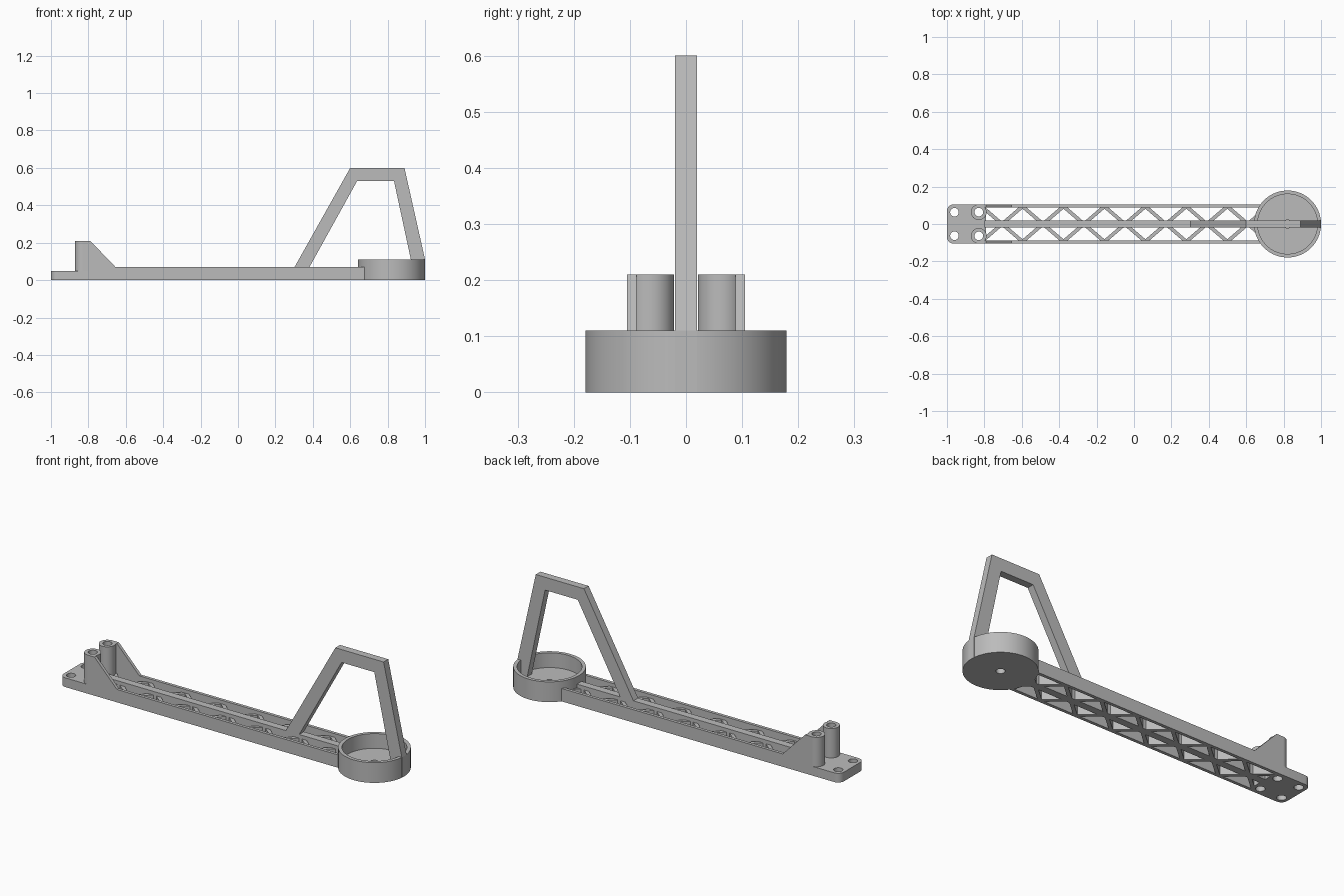
import bpy, bmesh, math
from mathutils import Vector

if "Cube" in bpy.data.objects:
    bpy.data.objects.remove(bpy.data.objects["Cube"])

grey = bpy.data.materials.new("plain grey")
grey.diffuse_color = (0.5, 0.5, 0.5, 1)
grey.use_nodes = True
grey.node_tree.nodes["Principled BSDF"].inputs["Base Color"].default_value = grey.diffuse_color


def finish(name, bm, smooth=False):
    bmesh.ops.recalc_face_normals(bm, faces=bm.faces)
    me = bpy.data.meshes.new(name)
    bm.to_mesh(me)
    bm.free()
    me.materials.append(grey)
    ob = bpy.data.objects.new(name, me)
    bpy.context.collection.objects.link(ob)
    if smooth:
        bpy.ops.object.select_all(action='DESELECT')
        ob.select_set(True)
        bpy.context.view_layer.objects.active = ob
        bpy.ops.object.shade_smooth_by_angle(angle=math.radians(30))
    return ob


def prism(name, pts, lo, hi, axis='Z', smooth=False):
    """Extrude a closed outline along Z (x,y points) or Y (x,z points)."""
    bm = bmesh.new()
    place = (lambda a, b, c: (a, b, c)) if axis == 'Z' else (lambda a, b, c: (a, c, b))
    low = [bm.verts.new(place(a, b, lo)) for a, b in pts]
    top = [bm.verts.new(place(a, b, hi)) for a, b in pts]
    bm.faces.new(low)
    bm.faces.new(top)
    n = len(pts)
    for i in range(n):
        j = (i + 1) % n
        bm.faces.new((low[i], low[j], top[j], top[i]))
    return finish(name, bm, smooth)


def lathe(name, profile, x, y, steps=64):
    """Spin a closed (radius, z) profile around a vertical axis."""
    bm = bmesh.new()
    rings = []
    for i in range(steps):
        a = 2 * math.pi * i / steps
        rings.append([bm.verts.new((x + r * math.cos(a), y + r * math.sin(a), z))
                      for r, z in profile])
    n = len(profile)
    for i in range(steps):
        p, q = rings[i], rings[(i + 1) % steps]
        for k in range(n):
            m = (k + 1) % n
            bm.faces.new((p[k], q[k], q[m], p[m]))
    return finish(name, bm, True)


def arc(cx, cy, r, start, end, steps=8):
    return [(cx + r * math.cos(math.radians(start + (end - start) * i / steps)),
             cy + r * math.sin(math.radians(start + (end - start) * i / steps)))
            for i in range(steps + 1)]


HALF = 0.105      # half width of the beam
INNER = 0.088     # inner face of the side walls
TOP = 0.07        # beam height
DECK = 0.05       # plate and strut height
HOLE = 0.023
POST_X, POST_Y = -0.83, 0.063

# Mounting plate with rounded outer corners and four screw holes
r = 0.035
outline = [(-0.79, -HALF), (-0.79, HALF)]
outline += arc(-1 + r, HALF - r, r, 90, 180) + arc(-1 + r, -HALF + r, r, 180, 270)
plate = prism("mounting_plate", outline, 0, DECK, smooth=True)
for hx in (-0.96, POST_X):
    for hy in (-POST_Y, POST_Y):
        cutter = prism("hole_cutter", arc(hx, hy, HOLE, 0, 360, 32)[:-1], -0.1, 0.1)
        cutter.hide_render = True
        cutter.hide_viewport = True
        cut = plate.modifiers.new("screw_hole", 'BOOLEAN')
        cut.operation = 'DIFFERENCE'
        cut.solver = 'EXACT'
        cut.object = cutter

# Hollow posts, side walls and gussets
for s in (-1, 1):
    lathe("post", [(HOLE, 0), (0.042, 0), (0.042, 0.21), (HOLE, 0.21)], POST_X, s * POST_Y, 32)
    lo, hi = sorted((s * INNER, s * HALF))
    prism("side_wall", [(POST_X, 0), (0.68, 0), (0.68, TOP), (-0.655, TOP),
                        (-0.79, 0.21), (POST_X, 0.21)], lo, hi, 'Y')

# Centre rib
prism("centre_rib", [(-0.8, 0), (0.655, 0), (0.655, TOP), (-0.8, TOP)], -0.02, 0.02, 'Y')

# Zigzag lattice struts, mirrored about the centre rib
STEP, APEX = 0.1095, 0.094
for s in (-1, 1):
    for k in range(14):
        x0 = -0.815 + k * STEP
        a = Vector((x0, s * (APEX if k % 2 == 0 else 0)))
        b = Vector((x0 + STEP, s * (0 if k % 2 == 0 else APEX)))
        d = b - a
        if a.x < -0.795:
            a += d * ((-0.795 - a.x) / d.x)
        if b.x > 0.655:
            b = a + d * ((0.655 - a.x) / d.x)
        w = Vector((-d.y, d.x)).normalized() * 0.0095
        prism("lattice_strut", [tuple(p) for p in (a + w, b + w, b - w, a - w)], 0, DECK)

# Round cup with a small drain hole
lathe("cup", [(0.022, 0), (0.179, 0), (0.179, 0.11), (0.16, 0.11), (0.16, 0.03), (0.022, 0.03)],
      0.821, 0, 96)

# Handle arch
prism("handle", [(0.28, 0.03), (0.60, 0.60), (0.89, 0.60), (1.0, 0.11), (1.0, 0.0),
                 (0.948, 0.0), (0.834, 0.53), (0.637, 0.53), (0.36, 0.03)], -0.02, 0.02, 'Y')
